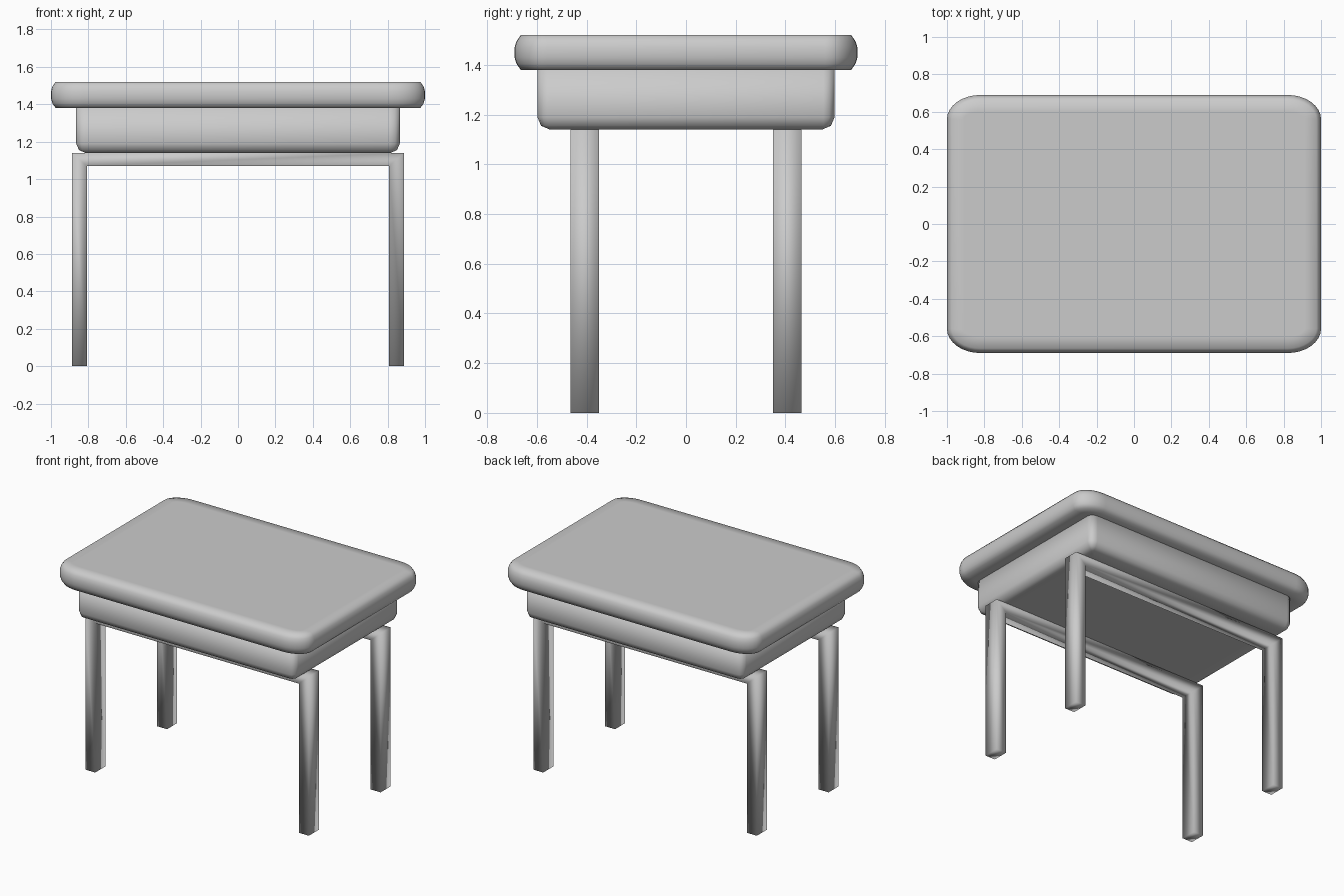
import bpy
import bmesh
from math import cos, sin, pi

if "Cube" in bpy.data.objects:
    bpy.data.objects.remove(bpy.data.objects["Cube"])


def finish(bm, name):
    bmesh.ops.recalc_face_normals(bm, faces=bm.faces[:])
    mesh = bpy.data.meshes.new(name)
    bm.to_mesh(mesh)
    bm.free()
    mesh.shade_smooth()
    obj = bpy.data.objects.new(name, mesh)
    bpy.context.collection.objects.link(obj)
    return obj


def rounded_outline(hx, hy, rx, ry, steps):
    # rounded rectangle with elliptical corners
    pts = []
    for q, (sx, sy) in enumerate([(1, 1), (-1, 1), (-1, -1), (1, -1)]):
        for i in range(steps + 1):
            a = (q + i / steps) * pi / 2
            pts.append((sx * (hx - rx) + rx * cos(a), sy * (hy - ry) + ry * sin(a)))
    return pts


def rounded_slab(name, hx, hy, rx, ry, rings, steps):
    # stack of outlines, each given as (height, inset), capped at both ends
    bm = bmesh.new()
    loops = []
    for z, d in rings:
        pts = rounded_outline(hx - d, hy - d, max(rx - d, 0.01), max(ry - d, 0.01), steps)
        loops.append([bm.verts.new((x, y, z)) for x, y in pts])
    n = len(loops[0])
    for lo, hi in zip(loops, loops[1:]):
        for i in range(n):
            j = (i + 1) % n
            bm.faces.new((lo[i], lo[j], hi[j], hi[i]))
    bm.faces.new(loops[0][::-1])
    bm.faces.new(loops[-1])
    return finish(bm, name)


def leg_frame(name, y):
    # U-shaped frame: two legs joined by a rail with mitred corners
    outer = [(-0.887, 0), (-0.887, 1.14), (0.887, 1.14), (0.887, 0)]
    inner = [(-0.808, 0), (-0.808, 1.07), (0.808, 1.07), (0.808, 0)]
    bm = bmesh.new()
    sections = []
    for o, i in zip(outer, inner):
        sections.append([bm.verts.new((p[0], y + dy, p[1]))
                         for p, dy in ((o, -0.057), (o, 0.057), (i, 0.057), (i, -0.057))])
    for a, b in zip(sections, sections[1:]):
        for k in range(4):
            m = (k + 1) % 4
            bm.faces.new((a[k], a[m], b[m], b[k]))
    bm.faces.new(sections[0])
    bm.faces.new(sections[-1])
    return finish(bm, name)


# Rounded desk top
rounded_slab("table_top", 1.0, 0.69, 0.18, 0.13,
             [(1.38, 0.10), (1.38, 0.025), (1.405, 0.008), (1.43, 0.0), (1.47, 0.0),
              (1.495, 0.008), (1.52, 0.025), (1.52, 0.09)], 8)

# Box below the top, with a softened lower edge
rounded_slab("storage_box", 0.865, 0.598, 0.05, 0.045,
             [(1.14, 0.12), (1.14, 0.05), (1.155, 0.015), (1.19, 0.0), (1.38, 0.0)], 3)

# Front and back leg frames
for name, side in (("front_leg_frame", -1), ("back_leg_frame", 1)):
    leg_frame(name, side * 0.407)
